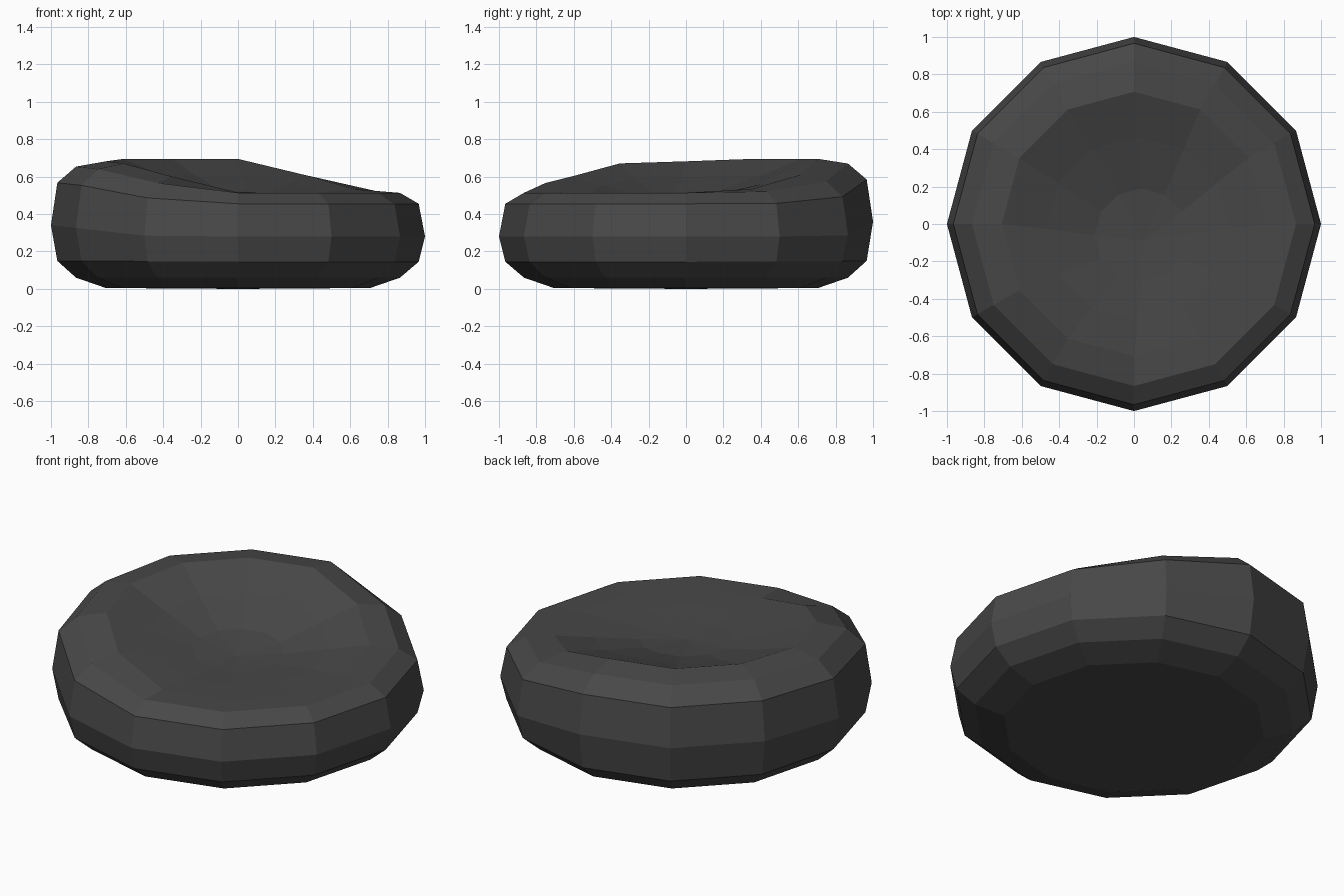
import bpy, bmesh, math

if "Cube" in bpy.data.objects:
    bpy.data.objects.remove(bpy.data.objects["Cube"])

SIDES = 12
# How much each of the 12 directions (0, 30, 60 ... degrees) is raised as backrest
LIFT = [0.02, 0.13, 0.54, 1, 1, 1, 0.93, 0.87, 0.49, 0.03, 0, 0]

# Rings, bottom to top: radius, low height, high height, falloff power, x shift, y shift
RINGS = [
    (0.707, 0.005, 0.005, 1, 0, 0),
    (0.866, 0.06, 0.06, 1, 0, 0),
    (0.966, 0.145, 0.15, 1, 0, 0),
    (1.0, 0.28, 0.36, 4, 0, 0),
    (0.966, 0.455, 0.585, 2, 0, 0),
    (0.866, 0.513, 0.67, 1.5, 0, 0),
    (0.707, 0.51, 0.695, 1, 0, 0),
    (0.49, 0.505, 0.605, 1, 0.02, -0.025),
    (0.25, 0.495, 0.52, 1, 0.04, -0.06),
]

bm = bmesh.new()
rings = []
for r, low, high, power, dx, dy in RINGS:
    ring = []
    for i in range(SIDES):
        a = 2 * math.pi * i / SIDES
        z = low + (high - low) * LIFT[i] ** power
        ring.append(bm.verts.new((r * math.cos(a) + dx, r * math.sin(a) + dy, z)))
    rings.append(ring)

# Side and top bands
for lower, upper in zip(rings, rings[1:]):
    for i in range(SIDES):
        j = (i + 1) % SIDES
        bm.faces.new((lower[i], lower[j], upper[j], upper[i]))

# Underside and seat centre
base = bm.verts.new((0, 0, 0))
seat = bm.verts.new((0.05, -0.09, 0.49))
for i in range(SIDES):
    j = (i + 1) % SIDES
    bm.faces.new((rings[0][j], rings[0][i], base))
    bm.faces.new((rings[-1][i], rings[-1][j], seat))
bmesh.ops.recalc_face_normals(bm, faces=bm.faces)

mesh = bpy.data.meshes.new("beanbag_seat")
bm.to_mesh(mesh)
bm.free()

# Dark grey fabric
fabric = bpy.data.materials.new("dark grey fabric")
fabric.diffuse_color = (0.065, 0.065, 0.065, 1)
fabric.use_nodes = True
fabric.node_tree.nodes["Principled BSDF"].inputs["Base Color"].default_value = fabric.diffuse_color
mesh.materials.append(fabric)

bpy.context.collection.objects.link(bpy.data.objects.new("beanbag_seat", mesh))
